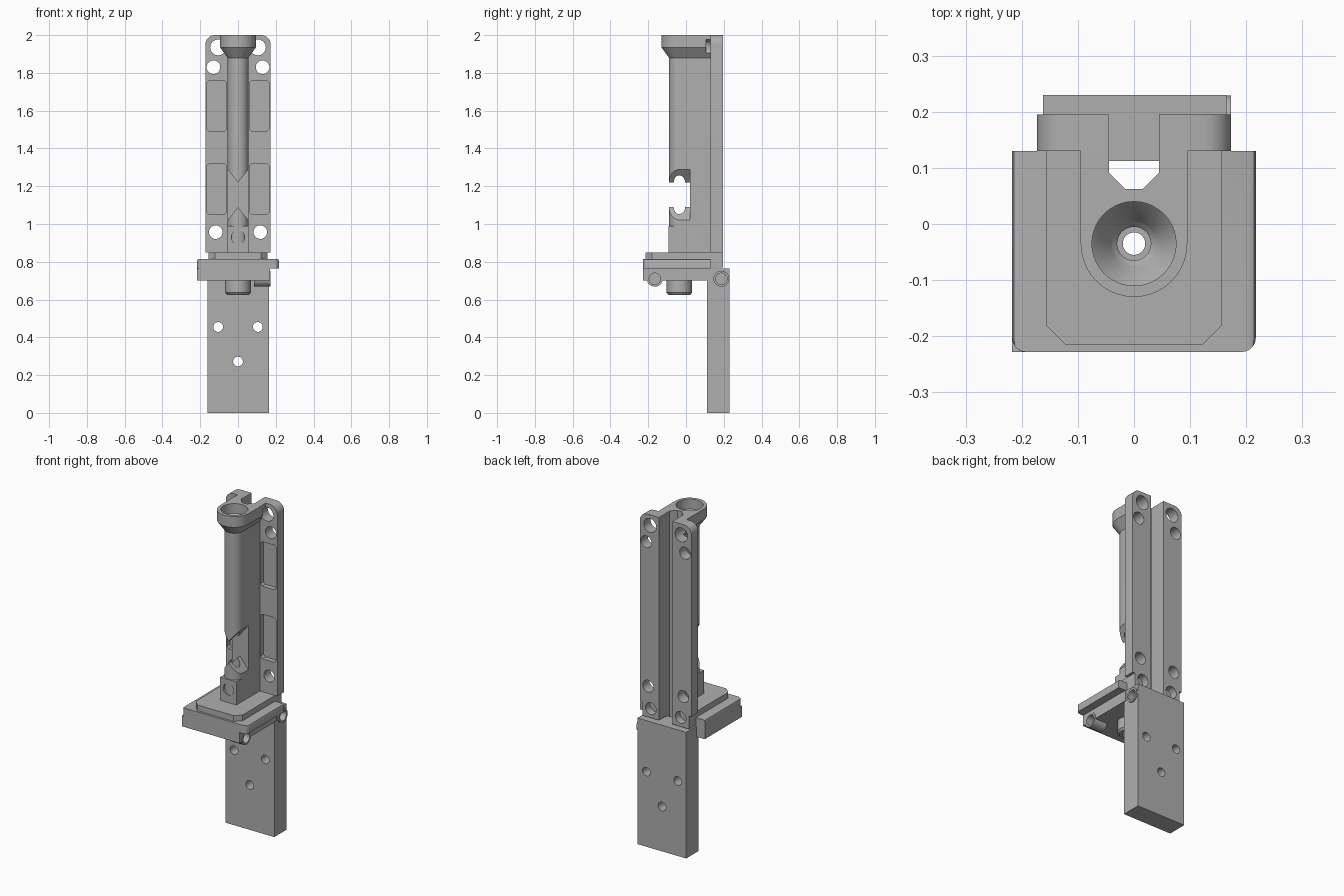
import bpy, bmesh
from math import cos, sin, pi, radians

cube = bpy.data.objects.get("Cube")
if cube:
    bpy.data.objects.remove(cube)

grey = bpy.data.materials.new("plain_grey")
grey.use_nodes = True
COLOR = (0.43, 0.43, 0.43, 1)
grey.diffuse_color = COLOR
grey.node_tree.nodes["Principled BSDF"].inputs["Base Color"].default_value = COLOR

AXIS_Y = -0.035   # vertical bore axis
BACK = 0.13       # front face of the back plate


def solid(name, rings):
    """Skin a stack of equal-length rings and cap both ends."""
    bm = bmesh.new()
    loops = [[bm.verts.new(p) for p in ring] for ring in rings]
    n = len(loops[0])
    for a, b in zip(loops, loops[1:]):
        for i in range(n):
            j = (i + 1) % n
            bm.faces.new((a[i], a[j], b[j], b[i]))
    bm.faces.new(loops[0])
    bm.faces.new(loops[-1])
    bmesh.ops.recalc_face_normals(bm, faces=bm.faces)
    mesh = bpy.data.meshes.new(name)
    bm.to_mesh(mesh)
    bm.free()
    mesh.materials.append(grey)
    ob = bpy.data.objects.new(name, mesh)
    bpy.context.collection.objects.link(ob)
    return ob


def place(axis, p, t):
    return {"x": (t, p[0], p[1]), "y": (p[0], t, p[1]), "z": (p[0], p[1], t)}[axis]


def prism(name, axis, pts, lo, hi):
    return solid(name, [[place(axis, p, t) for p in pts] for t in (lo, hi)])


def box(name, x0, x1, y0, y1, z0, z1):
    return prism(name, "z", [(x0, y0), (x1, y0), (x1, y1), (x0, y1)], z0, z1)


def circle(u, v, r, n=32):
    return [(u + r * cos(2 * pi * i / n), v + r * sin(2 * pi * i / n)) for i in range(n)]


def rod(name, axis, u, v, r, lo, hi):
    return prism(name, axis, circle(u, v, r), lo, hi)


def turned(name, profile):
    """Lathe a (radius, height) profile about the bore axis."""
    return solid(name, [[(x, y, z) for x, y in circle(0, AXIS_Y, r, 40)] for r, z in profile])


def u_shape(r):
    """Round nose towards the front, straight sides to the plate."""
    arc = [(r * cos(a), AXIS_Y + r * sin(a)) for a in (pi + pi * i / 20 for i in range(21))]
    return arc + [(r, BACK), (-r, BACK)]


def cut_rect(x0, x1, z0, z1, c):
    return [(x0 + c, z0), (x1 - c, z0), (x1, z0 + c), (x1, z1 - c),
            (x1 - c, z1), (x0 + c, z1), (x0, z1 - c), (x0, z0 + c)]


def round_edges(ob, width, test, segments=6):
    """Bevel the edges whose two ends both pass the test."""
    bm = bmesh.new()
    bm.from_mesh(ob.data)
    edges = [e for e in bm.edges if test(e.verts[0].co, e.verts[1].co)]
    bmesh.ops.bevel(bm, geom=edges, offset=width, segments=segments, profile=0.5, affect="EDGES")
    bm.to_mesh(ob.data)
    bm.free()


def cut(ob, *cutters):
    bpy.context.view_layer.objects.active = ob
    for c in cutters:
        mod = ob.modifiers.new("cut", "BOOLEAN")
        mod.operation, mod.solver, mod.object = "DIFFERENCE", "EXACT", c
        bpy.ops.object.modifier_apply(modifier=mod.name)


# Cutters shared by several parts
bore = turned("bore_cutter", [(0.02, 0.5), (0.02, 0.9), (0.03, 0.9), (0.03, 1.88), (0.039, 1.89),
                              (0.048, 1.91), (0.075, 1.94), (0.075, 2.1)])
slot = prism("slot_cutter", "z", [(-0.015, 0.062), (0.015, 0.062), (0.045, 0.092),
                                  (0.045, 0.3), (-0.045, 0.3), (-0.045, 0.092)], 0.5, 2.2)
window = prism("window_cutter", "y", [(0, 1.22), (0.06, 1.295), (0.06, 1.015), (0, 1.09),
                                      (-0.06, 1.015), (-0.06, 1.295)], -0.3, 0.02)
helpers = [bore, slot, window]
holes, pockets, blind = [], [], []
for s in (-1, 1):
    for x, z, r in ((0.105, 1.935, 0.042), (0.13, 1.83, 0.036), (0.118, 0.957, 0.036)):
        holes.append(rod("hole_cutter", "y", s * x, z, r, 0.105, 0.3))
    blind.append(rod("blind_cutter", "y", s * 0.1, 0.825, 0.036, 0.15, 0.3))
    for z in (1.05, 1.49):
        a, b = sorted((s * 0.06, s * 0.165))
        pockets.append(prism("pocket_cutter", "y", cut_rect(a, b, z, z + 0.27, 0.012), 0.1, 0.16))
helpers += holes + pockets + blind

# Back plate with rounded top corners, split by the slot
plate = box("back_plate", -0.173, 0.173, BACK, 0.195, 0.85, 2.0)
round_edges(plate, 0.05, lambda a, b: a.z > 1.9 and b.z > 1.9 and abs(a.x - b.x) < 0.01)
cut(plate, slot, *holes, *pockets, *blind)

# Column with round nose and side window
column = prism("column", "z", u_shape(0.055), 0.85, 1.89)
cut(column, bore, slot, window)

# Funnel cup at the top
cup = solid("top_cup", [[(x, y, z) for x, y in u_shape(r)]
                        for r, z in ((0.055, 1.88), (0.095, 1.935), (0.095, 2.0))])
cut(cup, bore, slot, *holes)

# Block at the foot of the column, with a screw hole
block = box("foot_block", -0.055, 0.055, -0.093, 0.05, 0.85, 0.99)
screw_hole = rod("screw_cutter", "y", 0, 0.93, 0.035, -0.3, -0.05)
helpers.append(screw_hole)
cut(block, bore, screw_hole)

# Raised pad and the neck joining it to the plate
pad = prism("raised_pad", "z", [(-0.157, BACK), (-0.157, -0.18), (-0.122, -0.215),
                                (0.122, -0.215), (0.157, -0.18), (0.157, BACK)], 0.815, 0.85)
neck = box("plate_neck", -0.157, 0.157, 0.125, 0.195, 0.77, 0.85)
cut(pad, bore, slot)
cut(neck, slot, *blind)

# Two-step base
base_top = box("base_top", -0.217, 0.217, -0.228, BACK, 0.765, 0.815)
round_edges(base_top, 0.025, lambda a, b: a.y < 0 and b.y < 0 and abs(a.x - b.x) < 0.01)
round_edges(base_top, 0.01, lambda a, b: a.z > 0.81 and b.z > 0.81 and abs(a.x) > 0.21
            and abs(b.x) > 0.21 and a.x * b.x > 0, 2)
base_low = box("base_bottom", -0.217, 0.17, -0.228, BACK, 0.70, 0.765)

# Hinge barrels
pins = []
barrels = []
for name, y in (("front_barrel", -0.165), ("rear_barrel", 0.187)):
    barrels.append(rod(name, "x", y, 0.71, 0.042, 0.085, 0.173))
    pins.append(rod("pin_cutter", "x", y, 0.71, 0.03, 0.1, 0.3))
helpers += pins
for barrel, pin in zip(barrels, pins):
    cut(barrel, pin)
cut(base_top, bore, slot)
cut(base_low, bore, slot, pins[0])

# Nozzle under the base
nozzle = turned("nozzle", [(0.058, 0.625), (0.068, 0.637), (0.068, 0.70)])
nozzle_recess = turned("recess_cutter", [(0.04, 0.6), (0.04, 0.66)])
helpers.append(nozzle_recess)
cut(nozzle, bore, nozzle_recess)

# Hanging leaf with three holes
leaf = box("lower_leaf", -0.162, 0.165, 0.112, 0.23, 0, 0.765)
leaf_holes = [rod("leaf_cutter", "y", x, z, 0.026, 0, 0.4)
              for x, z in ((-0.105, 0.455), (0.105, 0.455), (0, 0.272))]
helpers += leaf_holes
cut(leaf, *leaf_holes, pins[1])

for h in helpers:
    bpy.data.objects.remove(h)

# Smooth the round surfaces, keep corners sharp
bpy.ops.object.select_all(action="DESELECT")
parts = [plate, column, cup, block, pad, neck, base_top, base_low, nozzle, leaf] + barrels
for ob in parts:
    ob.select_set(True)
bpy.context.view_layer.objects.active = plate
bpy.ops.object.shade_smooth_by_angle(angle=radians(30))
